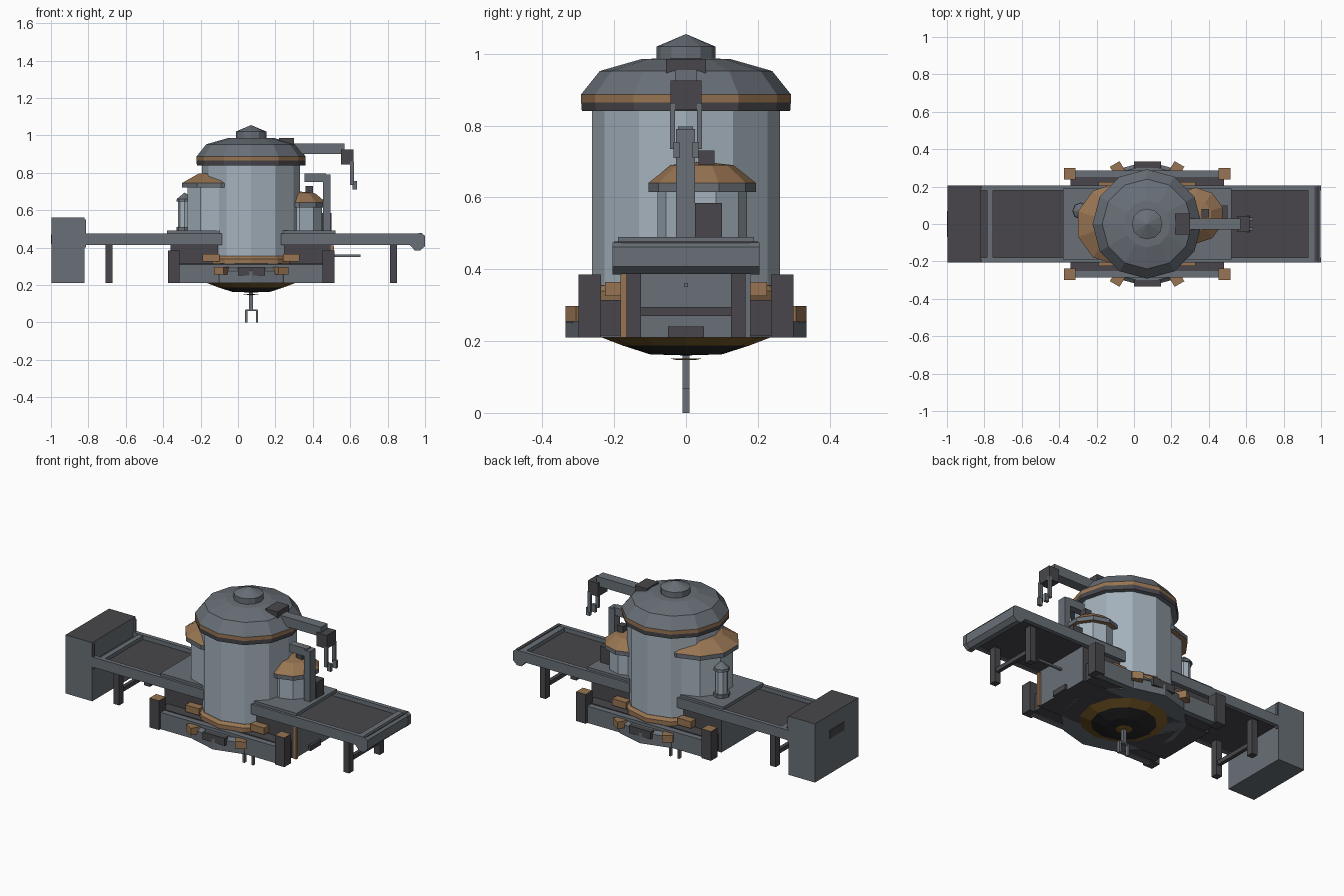
import bpy, bmesh, math
from mathutils import Matrix, Vector

if "Cube" in bpy.data.objects:
    bpy.data.objects.remove(bpy.data.objects["Cube"])


def mat(name, r, g, b):
    m = bpy.data.materials.new(name)
    m.diffuse_color = (r, g, b, 1)
    m.use_nodes = True
    m.node_tree.nodes["Principled BSDF"].inputs["Base Color"].default_value = m.diffuse_color
    return m


STEEL = mat("steel grey", 0.14, 0.16, 0.185)
DARK = mat("dark grey", 0.065, 0.062, 0.07)
PALE = mat("pale tank metal", 0.37, 0.44, 0.50)
BROWN = mat("copper brown", 0.31, 0.175, 0.085)
GOLD = mat("dark gold", 0.20, 0.11, 0.022)
BLACK = mat("near black", 0.02, 0.02, 0.023)
CX = 0.07  # axis of the main tank


def finish(name, bm, mats):
    bmesh.ops.recalc_face_normals(bm, faces=bm.faces)
    me = bpy.data.meshes.new(name)
    bm.to_mesh(me)
    bm.free()
    for m in mats:
        me.materials.append(m)
    ob = bpy.data.objects.new(name, me)
    bpy.context.collection.objects.link(ob)
    return ob


def box(name, x, y, z, m, rot=0, top=None, ends=None):
    """Box from (min, max) ranges; optional other colour on top or x ends."""
    bm = bmesh.new()
    size = Vector((x[1] - x[0], y[1] - y[0], z[1] - z[0]))
    mid = Vector((sum(x) / 2, sum(y) / 2, sum(z) / 2))
    bmesh.ops.create_cube(bm, size=1, matrix=Matrix.Translation(mid)
                          @ Matrix.Rotation(rot, 4, 'Z') @ Matrix.Diagonal((*size, 1)))
    bm.normal_update()
    for f in bm.faces:
        if (top and f.normal.z > 0.9) or (ends and abs(f.normal.x) > 0.9):
            f.material_index = 1
    return finish(name, bm, [m, top or ends or m])


def pair(name, x, y, z, m, **kw):
    """Box on the front side and its mirror on the back side."""
    box(name + "_back", x, y, z, m, **kw)
    box(name + "_front", x, (-y[1], -y[0]), z, m, **kw)


def lathe(name, cx, cy, prof, mats, n=12, phase=0.0, bands=None):
    """Faceted solid of revolution; bands gives the material per step."""
    bm = bmesh.new()
    rings = []
    for r, z in prof:
        if r == 0:
            rings.append([bm.verts.new((cx, cy, z))])
        else:
            a = [phase + 2 * math.pi * i / n for i in range(n)]
            rings.append([bm.verts.new((cx + r * math.cos(t), cy + r * math.sin(t), z)) for t in a])
    for k, (p, q) in enumerate(zip(rings, rings[1:])):
        for i in range(n):
            j = (i + 1) % n
            if len(p) == 1:
                vs = [p[0], q[j], q[i]]
            elif len(q) == 1:
                vs = [p[i], p[j], q[0]]
            else:
                vs = [p[i], p[j], q[j], q[i]]
            bm.faces.new(vs).material_index = bands[k] if bands else 0
    for ring in (rings[0], rings[-1]):
        if len(ring) > 1:
            bm.faces.new(ring)
    return finish(name, bm, mats)


def extrude_y(name, prof, y, m):
    """Side outline in x and z extruded along y."""
    bm = bmesh.new()
    a = [bm.verts.new((px, y[0], pz)) for px, pz in prof]
    b = [bm.verts.new((px, y[1], pz)) for px, pz in prof]
    bm.faces.new(a)
    bm.faces.new(b)
    for i in range(len(a)):
        j = (i + 1) % len(a)
        bm.faces.new([a[i], a[j], b[j], b[i]])
    return finish(name, bm, [m])


# Main tank, dome and cap
lathe("main_tank", CX, 0, [(0.262, 0.32), (0.262, 0.85)], [PALE])
lathe("tank_foot_ring", CX, 0, [(0.282, 0.315), (0.282, 0.34), (0.265, 0.355)], [BROWN])
lathe("dome", CX, 0, [(0.29, 0.84), (0.292, 0.865), (0.292, 0.887), (0.24, 0.952), (0.125, 0.985), (0, 0.99)],
      [STEEL, BROWN, DARK], bands=[2, 1, 0, 0, 0])
lathe("dome_cap", CX, 0, [(0.082, 0.97), (0.082, 1.02), (0, 1.055)], [STEEL])

# Side silos with shallow roofs
for side, cx, cy, r, br, z in (("left", -0.09, 0, 0.22, 0.19, 0.72), ("right", 0.33, 0.045, 0.15, 0.125, 0.615)):
    ph = math.pi / 10
    lathe(side + "_silo", cx, cy, [(br, 0.47), (br, z + 0.01)], [PALE], 10, ph)
    lathe(side + "_silo_roof", cx, cy, [(r, z), (r, z + 0.025), (r * 0.58, z + 0.075), (0, z + 0.085)],
          [BROWN, STEEL], 10, ph, [1, 0, 0])
box("roof_vent", (0.36, 0.40), (0.035, 0.08), (0.68, 0.73), DARK)

# Small turret beside the left silo
lathe("turret", -0.285, 0.07, [(0.035, 0.50), (0.035, 0.65)], [PALE], 8)
lathe("turret_foot", -0.285, 0.07, [(0.045, 0.48), (0.045, 0.51)], [STEEL], 8)
lathe("turret_roof", -0.285, 0.07, [(0.045, 0.645), (0.042, 0.66), (0, 0.695)], [STEEL], 8)

# Elbow pipe and cabinet on the right deck
box("pipe_upright", (0.455, 0.495), (-0.028, 0.025), (0.47, 0.79), STEEL)
box("pipe_top", (0.355, 0.47), (-0.022, 0.02), (0.75, 0.797), STEEL)
box("cabinet", (0.42, 0.50), (0.025, 0.10), (0.48, 0.585), DARK)

# Crane arm on the dome
box("crane_base", (0.22, 0.30), (-0.055, 0.055), (0.93, 0.985), DARK)
box("crane_arm", (0.27, 0.57), (-0.03, 0.03), (0.90, 0.957), STEEL)
box("crane_head", (0.55, 0.617), (-0.043, 0.043), (0.845, 0.925), DARK)
pair("crane_finger", (0.60, 0.62), (0.03, 0.045), (0.735, 0.86), STEEL)
pair("crane_fingertip", (0.612, 0.637), (0.018, 0.035), (0.71, 0.755), STEEL)

# Central body and stepped base
box("body_core", (-0.36, 0.50), (-0.18, 0.18), (0.21, 0.42), DARK, ends=STEEL)
box("base_step", (-0.34, 0.48), (-0.25, 0.25), (0.215, 0.315), DARK)
pair("base_beam", (-0.33, 0.475), (0.25, 0.285), (0.21, 0.31), STEEL)
lathe("base_ring", CX, 0, [(0.335, 0.21), (0.335, 0.275), (0.315, 0.292)], [STEEL])
pair("base_hatch", (0.0, 0.145), (0.30, 0.333), (0.25, 0.295), DARK)
for x in (-0.375, 0.453):
    pair("corner_post", (x, x + 0.063), (0.237, 0.30), (0.21, 0.385), DARK, top=BROWN)
for sx in (-1, 1):
    x = CX + sx * 0.158
    for sy in (-1, 1):
        y = sy * 0.295
        box("base_wedge", (x - 0.03, x + 0.03), (y - 0.03, y + 0.03), (0.255, 0.297), BROWN,
            rot=sx * sy * math.radians(60))
    x = CX + sx * 0.215
    pair("tank_brace", (x - 0.045, x + 0.045), (0.18, 0.225), (0.325, 0.365), BROWN)
box("end_strip", (0.495, 0.512), (-0.182, -0.165), (0.21, 0.41), BROWN)
box("end_step", (0.49, 0.515), (-0.05, 0.05), (0.21, 0.24), DARK)
box("probe", (0.49, 0.655), (-0.006, 0.006), (0.35, 0.362), STEEL)

# Bowl and prongs below
lathe("bowl", CX, 0, [(0.24, 0.212), (0.175, 0.187), (0.10, 0.163), (0, 0.16)], [GOLD, BLACK], bands=[0, 1, 1])
lathe("bowl_disc", CX, 0, [(0.047, 0.152), (0.03, 0.148), (0, 0.147)], [GOLD])
box("bowl_stem", (CX - 0.01, CX + 0.01), (-0.01, 0.01), (0.065, 0.16), STEEL)
box("prong_bridge", (0.04, 0.105), (-0.008, 0.008), (0.06, 0.07), STEEL)
for x in (0.044, 0.101):
    box("prong", (x - 0.006, x + 0.006), (-0.01, 0.01), (0, 0.066), STEEL)

# Decks around the tank
box("left_deck", (-0.38, -0.085), (-0.19, 0.19), (0.47, 0.49), STEEL)
box("right_deck", (0.24, 0.52), (-0.19, 0.19), (0.47, 0.49), STEEL)

# Conveyor trays: rails, recessed floors, end bars and legs
pair("left_rail", (-0.83, -0.085), (0.18, 0.205), (0.415, 0.475), STEEL)
rail = [(0.23, 0.475), (0.985, 0.475), (1.0, 0.462), (1.0, 0.408), (0.975, 0.385), (0.945, 0.385),
        (0.918, 0.415), (0.23, 0.415)]
extrude_y("right_rail_back", rail, (0.18, 0.205), STEEL)
extrude_y("right_rail_front", rail, (-0.205, -0.18), STEEL)
box("left_floor", (-0.83, -0.09), (-0.18, 0.18), (0.42, 0.45), DARK)
box("right_floor", (0.24, 0.95), (-0.18, 0.18), (0.42, 0.45), DARK)
box("left_end_bar", (-0.785, -0.755), (-0.18, 0.18), (0.44, 0.472), STEEL)
extrude_y("right_end_bar", [(0.93, 0.473), (0.985, 0.473), (0.998, 0.462), (0.998, 0.408), (0.975, 0.387),
                            (0.945, 0.387), (0.93, 0.41)], (-0.18, 0.18), STEEL)
box("end_roller_cover", (0.965, 0.985), (-0.2, 0.2), (0.47, 0.477), DARK)
for x in (-0.708, 0.812):
    pair("tray_leg", (x, x + 0.038), (0.125, 0.165), (0.21, 0.42), DARK)
    box("leg_brace", (x + 0.008, x + 0.03), (-0.13, 0.13), (0.27, 0.295), DARK)

# Feed box at the left end
box("feed_box", (-0.996, -0.82), (-0.205, 0.205), (0.21, 0.56), STEEL, top=DARK)
box("feed_slot", (-1.0, -0.992), (-0.07, 0.07), (0.42, 0.47), DARK)
# Ribs running along the feed side
pair("feed_trim", (-0.82, -0.812), (0.19, 0.2), (0.40, 0.55), STEEL)
